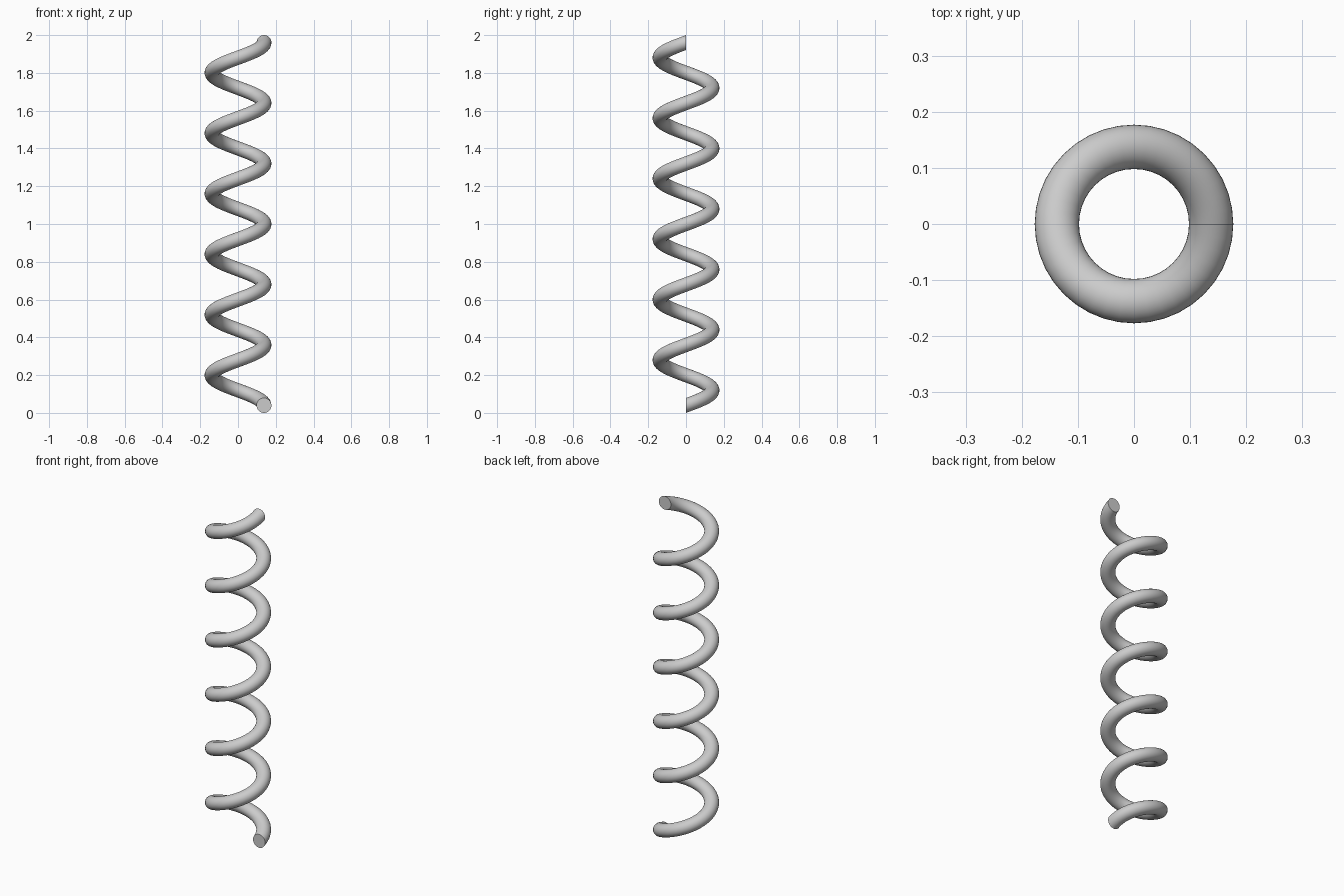
import bpy, bmesh
from math import sin, cos, tau

if "Cube" in bpy.data.objects:
    bpy.data.objects.remove(bpy.data.objects["Cube"])

TURNS, STEPS, SIDES = 6, 40, 32
COIL_R, WIRE_R = 0.1375, 0.0395
RISE = 2 - 2 * WIRE_R

bm = bmesh.new()

# Wire section: upright circle swept along a rising helix
rings = []
n = TURNS * STEPS
for i in range(n + 1):
    a = tau * i / STEPS
    z0 = WIRE_R + RISE * i / n
    ring = []
    for j in range(SIDES):
        b = tau * j / SIDES
        r = COIL_R + WIRE_R * cos(b)
        ring.append(bm.verts.new((r * cos(a), r * sin(a), z0 + WIRE_R * sin(b))))
    rings.append(ring)

# Wire skin
for lo, hi in zip(rings, rings[1:]):
    for j in range(SIDES):
        k = (j + 1) % SIDES
        bm.faces.new((lo[j], lo[k], hi[k], hi[j]))

# Flat end caps
bm.faces.new(rings[0])
bm.faces.new(rings[-1])
bmesh.ops.recalc_face_normals(bm, faces=bm.faces)

mesh = bpy.data.meshes.new("coil_spring")
bm.to_mesh(mesh)
bm.free()
spring = bpy.data.objects.new("coil_spring", mesh)
bpy.context.collection.objects.link(spring)

# Smooth wire with crisp cut ends
bpy.context.view_layer.objects.active = spring
spring.select_set(True)
bpy.ops.object.shade_smooth_by_angle()
